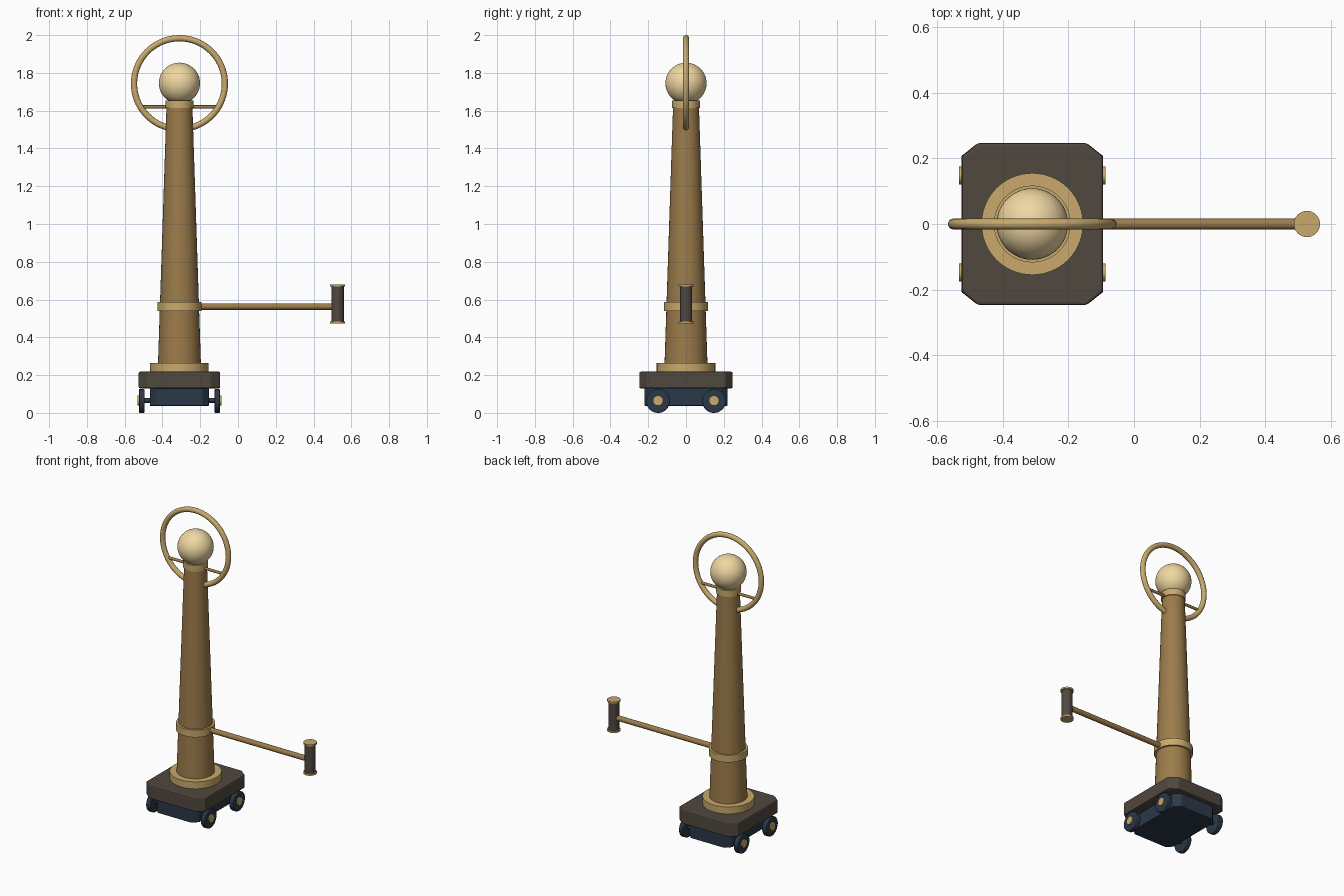
import bpy, bmesh, math
from mathutils import Vector

if "Cube" in bpy.data.objects:
    bpy.data.objects.remove(bpy.data.objects["Cube"])

CX = -0.31  # column axis


def material(name, rgb):
    m = bpy.data.materials.new(name)
    m.diffuse_color = (*rgb, 1)
    m.use_nodes = True
    m.node_tree.nodes["Principled BSDF"].inputs["Base Color"].default_value = m.diffuse_color
    return m


BRASS = material("brass", (0.58, 0.40, 0.15))
BRONZE = material("bronze", (0.33, 0.20, 0.07))
CREAM = material("cream", (0.86, 0.68, 0.36))
DARK = material("dark_brown", (0.08, 0.065, 0.05))
NAVY = material("navy", (0.023, 0.04, 0.065))


def finish(name, mat, smooth=True):
    o = bpy.context.object
    o.name = o.data.name = name
    o.data.materials.append(mat)
    if smooth:
        bpy.ops.object.shade_smooth_by_angle(angle=math.radians(35))
    return o


def rod(name, a, b, r1, mat, r2=None, sides=32):
    """Cylinder or cone frustum from point a to point b."""
    a, b = Vector(a), Vector(b)
    bpy.ops.mesh.primitive_cone_add(
        vertices=sides, radius1=r1, radius2=r1 if r2 is None else r2,
        depth=(b - a).length, location=(a + b) / 2,
        rotation=(b - a).to_track_quat('Z', 'Y').to_euler())
    return finish(name, mat)


def upright(name, x, z0, z1, r1, mat, r2=None, sides=32):
    return rod(name, (x, 0, z0), (x, 0, z1), r1, mat, r2, sides)


def slab(name, hx, hy, z0, z1, cut_x, cut_y, mat, bevel):
    """Box with cut corners and a fine edge bevel."""
    outline = []
    for sx, sy in ((1, 1), (-1, 1), (-1, -1), (1, -1)):
        pair = [(sx * hx, sy * (hy - cut_y)), (sx * (hx - cut_x), sy * hy)]
        outline += pair if sx * sy > 0 else pair[::-1]
    bm = bmesh.new()
    face = bm.faces.new([bm.verts.new((x, y, z0)) for x, y in outline])
    top = bmesh.ops.extrude_face_region(bm, geom=[face])
    bmesh.ops.translate(bm, vec=(0, 0, z1 - z0),
                        verts=[v for v in top['geom'] if isinstance(v, bmesh.types.BMVert)])
    bmesh.ops.recalc_face_normals(bm, faces=bm.faces)
    me = bpy.data.meshes.new(name)
    bm.to_mesh(me)
    bm.free()
    o = bpy.data.objects.new(name, me)
    o.location.x = CX
    bpy.context.collection.objects.link(o)
    me.materials.append(mat)
    mod = o.modifiers.new("edge_bevel", 'BEVEL')
    mod.width, mod.segments = bevel, 2
    return o


# Wheeled base
slab("platform", 0.216, 0.247, 0.13, 0.218, 0.05, 0.04, DARK, 0.008)
slab("chassis", 0.157, 0.22, 0.037, 0.13, 0.035, 0.035, NAVY, 0.004)
for y, end in ((-0.148, "front"), (0.148, "back")):
    rod(f"{end}_axle", (CX - 0.2, y, 0.066), (CX + 0.2, y, 0.066), 0.013, NAVY, sides=20)
    for s, side in ((-1, "left"), (1, "right")):
        w = rod(f"{end}_{side}_wheel", (CX + s * 0.185, y, 0.063),
                (CX + s * 0.215, y, 0.063), 0.063, NAVY, sides=40)
        mod = w.modifiers.new("tyre_edge", 'BEVEL')
        mod.width, mod.segments = 0.004, 2
        rod(f"{end}_{side}_hub", (CX + s * 0.205, y, 0.065),
            (CX + s * 0.223, y, 0.065), 0.027, BRASS, sides=28)

# Tapered column with rings
upright("column_foot", CX, 0.217, 0.264, 0.155, BRASS, sides=56)
upright("column", CX, 0.25, 1.64, 0.114, BRONZE, 0.068, 56)
upright("column_band", CX, 0.54, 0.587, 0.117, BRASS, sides=56)
upright("column_collar", CX, 1.613, 1.655, 0.074, BRASS, sides=48)

# Globe inside an upright hoop, with its crossbar
bpy.ops.mesh.primitive_uv_sphere_add(segments=48, ring_count=24, radius=0.109,
                                     location=(CX, 0, 1.745))
finish("globe", CREAM)
bpy.ops.mesh.primitive_torus_add(major_radius=0.2405, minor_radius=0.0165,
                                 major_segments=72, minor_segments=16,
                                 location=(CX, 0, 1.743), rotation=(math.pi / 2, 0, 0))
finish("hoop", BRASS)
rod("hoop_crossbar", (CX - 0.205, 0, 1.62), (CX + 0.205, 0, 1.62), 0.009, BRONZE, sides=16)

# Side arm with an upright grip
GX = 0.527
rod("arm", (CX + 0.06, 0, 0.563), (GX, 0, 0.563), 0.017, BRONZE, sides=24)
upright("grip", GX, 0.48, 0.675, 0.033, DARK)
upright("grip_top_cap", GX, 0.668, 0.679, 0.04, BRASS)
upright("grip_bottom_cap", GX, 0.474, 0.485, 0.04, BRASS)
